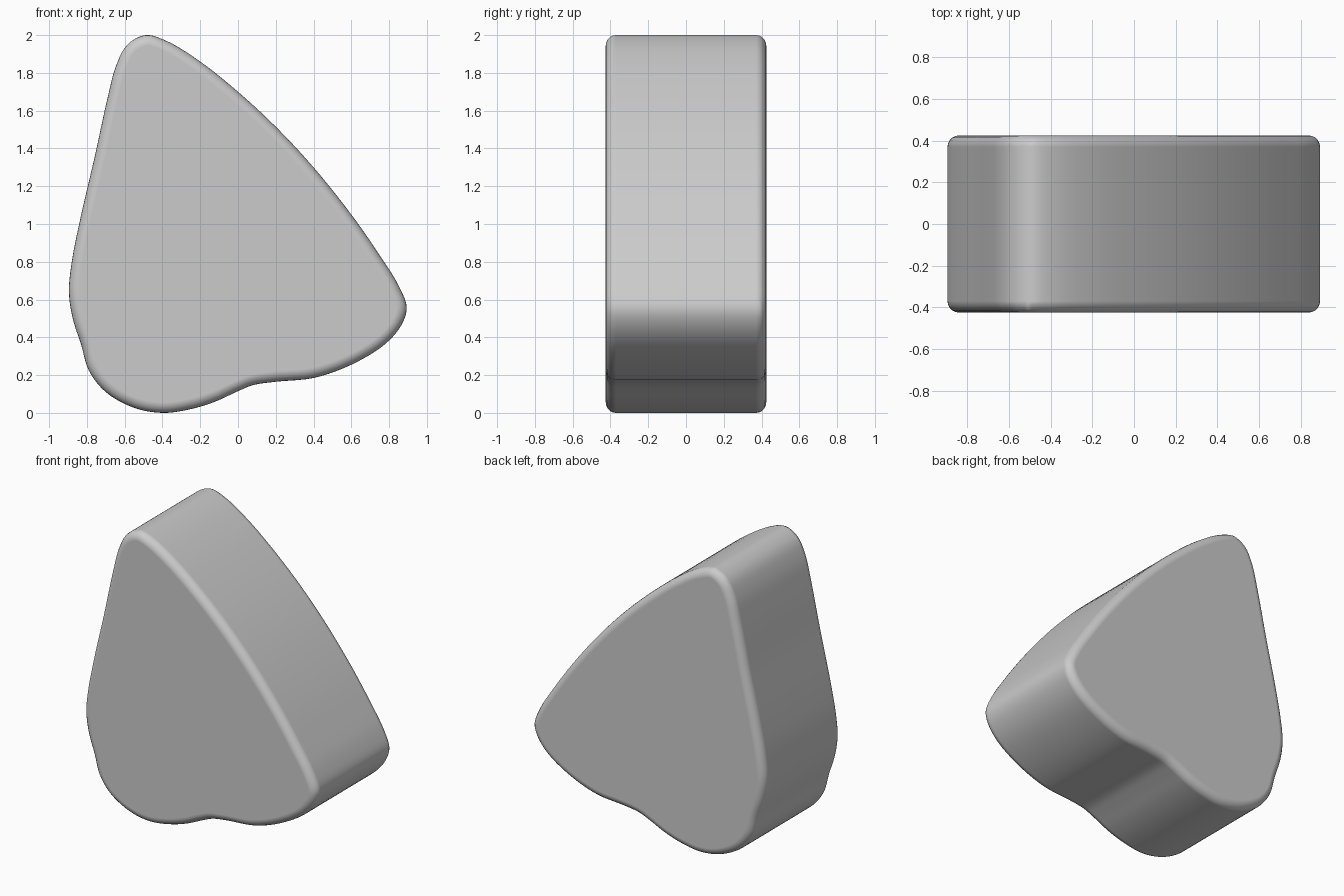
import bpy, bmesh
from mathutils import Vector

if "Cube" in bpy.data.objects:
    bpy.data.objects.remove(bpy.data.objects["Cube"])

# Outline of the slab in the front view (x, z), clockwise from the tip
OUTLINE = [(-0.49, 2.0), (-0.38, 1.97), (-0.2, 1.86), (0, 1.70), (0.2, 1.515), (0.4, 1.30),
           (0.6, 1.05), (0.75, 0.835), (0.85, 0.675), (0.893, 0.56), (0.868, 0.47),
           (0.78, 0.365), (0.6, 0.255), (0.4, 0.185), (0.2, 0.165), (0.08, 0.147),
           (0, 0.115), (-0.12, 0.06), (-0.25, 0.02), (-0.4, 0.0), (-0.55, 0.027),
           (-0.7, 0.11), (-0.79, 0.225), (-0.83, 0.36), (-0.875, 0.5), (-0.895, 0.64),
           (-0.88, 0.8), (-0.83, 1.05), (-0.76, 1.35), (-0.69, 1.67), (-0.645, 1.84),
           (-0.585, 1.95)]
HALF_DEPTH = 0.425
STEPS = 5


def smooth_loop(points, steps):
    """Closed centripetal Catmull-Rom curve through the points."""
    pts = [Vector(p) for p in points]
    n, out = len(pts), []
    for i in range(n):
        p = [pts[(i + k) % n] for k in (-1, 0, 1, 2)]
        t = [0.0]
        for k in range(3):
            t.append(t[k] + (p[k + 1] - p[k]).length ** 0.5)
        for s in range(steps):
            u = t[1] + (t[2] - t[1]) * s / steps
            a = [p[k].lerp(p[k + 1], (u - t[k]) / (t[k + 1] - t[k])) for k in range(3)]
            b = [a[k].lerp(a[k + 1], (u - t[k]) / (t[k + 2] - t[k])) for k in range(2)]
            out.append(b[0].lerp(b[1], (u - t[1]) / (t[2] - t[1])))
    return out


# Slab body: extruded outline
bm = bmesh.new()
front = bm.faces.new([bm.verts.new((p.x, -HALF_DEPTH, p.y)) for p in smooth_loop(OUTLINE, STEPS)])
ext = bmesh.ops.extrude_face_region(bm, geom=[front], use_keep_orig=True)
back = [v for v in ext["geom"] if isinstance(v, bmesh.types.BMVert)]
bmesh.ops.translate(bm, verts=back, vec=(0, 2 * HALF_DEPTH, 0))
bmesh.ops.recalc_face_normals(bm, faces=bm.faces)
mesh = bpy.data.meshes.new("rounded_slab")
bm.to_mesh(mesh)
bm.free()
slab = bpy.data.objects.new("rounded_slab", mesh)
bpy.context.collection.objects.link(slab)

# Rounded front and back rims
bevel = slab.modifiers.new("rim", 'BEVEL')
bevel.width = 0.055
bevel.segments = 5
bevel.limit_method = 'ANGLE'
bevel.angle_limit = 1.0
bevel.use_clamp_overlap = False
bevel.harden_normals = True
for poly in mesh.polygons:
    poly.use_smooth = True
